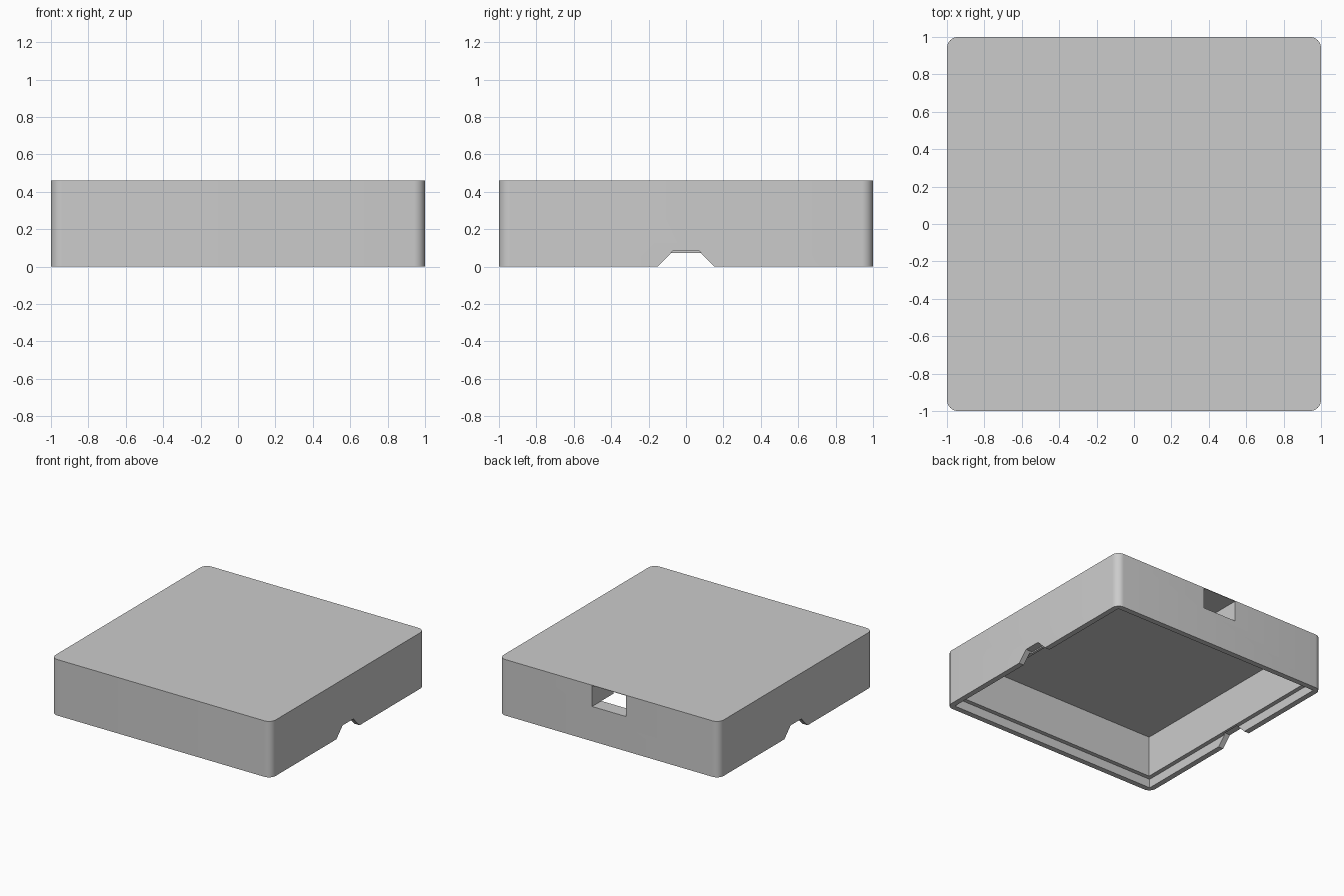
import bpy, bmesh, math

old = bpy.data.objects.get("Cube")
if old:
    bpy.data.objects.remove(old, do_unlink=True)

HEIGHT = 0.46
RADIUS = 0.06
PORT_Z = 0.285

grey = bpy.data.materials.new("light_grey_plastic")
grey.use_nodes = True
grey.diffuse_color = (0.6, 0.6, 0.6, 1)
grey.node_tree.nodes["Principled BSDF"].inputs["Base Color"].default_value = (0.6, 0.6, 0.6, 1)


def prism(name, points, shift):
    """Extrude a closed outline of 3D points along a vector."""
    bm = bmesh.new()
    face = bm.faces.new([bm.verts.new(p) for p in points])
    new = bmesh.ops.extrude_face_region(bm, geom=[face])["geom"]
    bmesh.ops.translate(bm, vec=shift, verts=[v for v in new if isinstance(v, bmesh.types.BMVert)])
    bmesh.ops.recalc_face_normals(bm, faces=bm.faces)
    mesh = bpy.data.meshes.new(name)
    bm.to_mesh(mesh)
    bm.free()
    mesh.materials.append(grey)
    obj = bpy.data.objects.new(name, mesh)
    bpy.context.collection.objects.link(obj)
    return obj


def box(name, x, y, z):
    outline = [(x[0], y[0], z[0]), (x[1], y[0], z[0]), (x[1], y[1], z[0]), (x[0], y[1], z[0])]
    return prism(name, outline, (0, 0, z[1] - z[0]))


def combine(target, tool, operation):
    """Apply a boolean and discard the tool."""
    bpy.context.view_layer.objects.active = target
    mod = target.modifiers.new(operation, "BOOLEAN")
    mod.object = tool
    mod.operation = operation
    mod.solver = "EXACT"
    bpy.ops.object.modifier_apply(modifier=mod.name)
    bpy.data.objects.remove(tool, do_unlink=True)


# Outer shell with rounded vertical corners
outline = []
steps = 8
for quarter, (sx, sy) in enumerate([(1, 1), (-1, 1), (-1, -1), (1, -1)]):
    for i in range(steps + 1):
        a = (quarter + i / steps) * math.pi / 2
        outline.append((sx * (1 - RADIUS) + RADIUS * math.cos(a),
                        sy * (1 - RADIUS) + RADIUS * math.sin(a), 0))
shell = prism("enclosure_shell", outline, (0, 0, HEIGHT))

# Main cavity and the stepped lip around its mouth
combine(shell, box("cavity", (-0.92, 0.92), (-0.92, 0.88), (-0.1, 0.41)), "DIFFERENCE")
combine(shell, box("lip_recess", (-0.955, 0.955), (-0.955, 0.955), (-0.1, 0.073)), "DIFFERENCE")

# Cheeks beside the port, inside the back wall
for side in (-1, 1):
    xs = sorted((side * 0.15, side * 0.21))
    combine(shell, box("port_cheek", xs, (0.72, 0.9), (PORT_Z, 0.43)), "UNION")

# Port opening in the back wall, running up under a thin top skin
combine(shell, box("port_opening", (-0.153, 0.153), (0.7, 1.1), (PORT_Z, HEIGHT - 0.004)), "DIFFERENCE")

# Tapered finger notches in both side lips
for side in (-1, 1):
    x = side * 0.94
    notch = [(x, -0.17, -0.02), (x, 0.17, -0.02), (x, 0.07, 0.083), (x, -0.07, 0.083)]
    combine(shell, prism("finger_notch", notch, (side * 0.2, 0, 0)), "DIFFERENCE")

# Smooth corners, sharp edges elsewhere
bpy.ops.object.select_all(action="DESELECT")
shell.select_set(True)
bpy.context.view_layer.objects.active = shell
bpy.ops.object.shade_smooth_by_angle(angle=math.radians(30))
